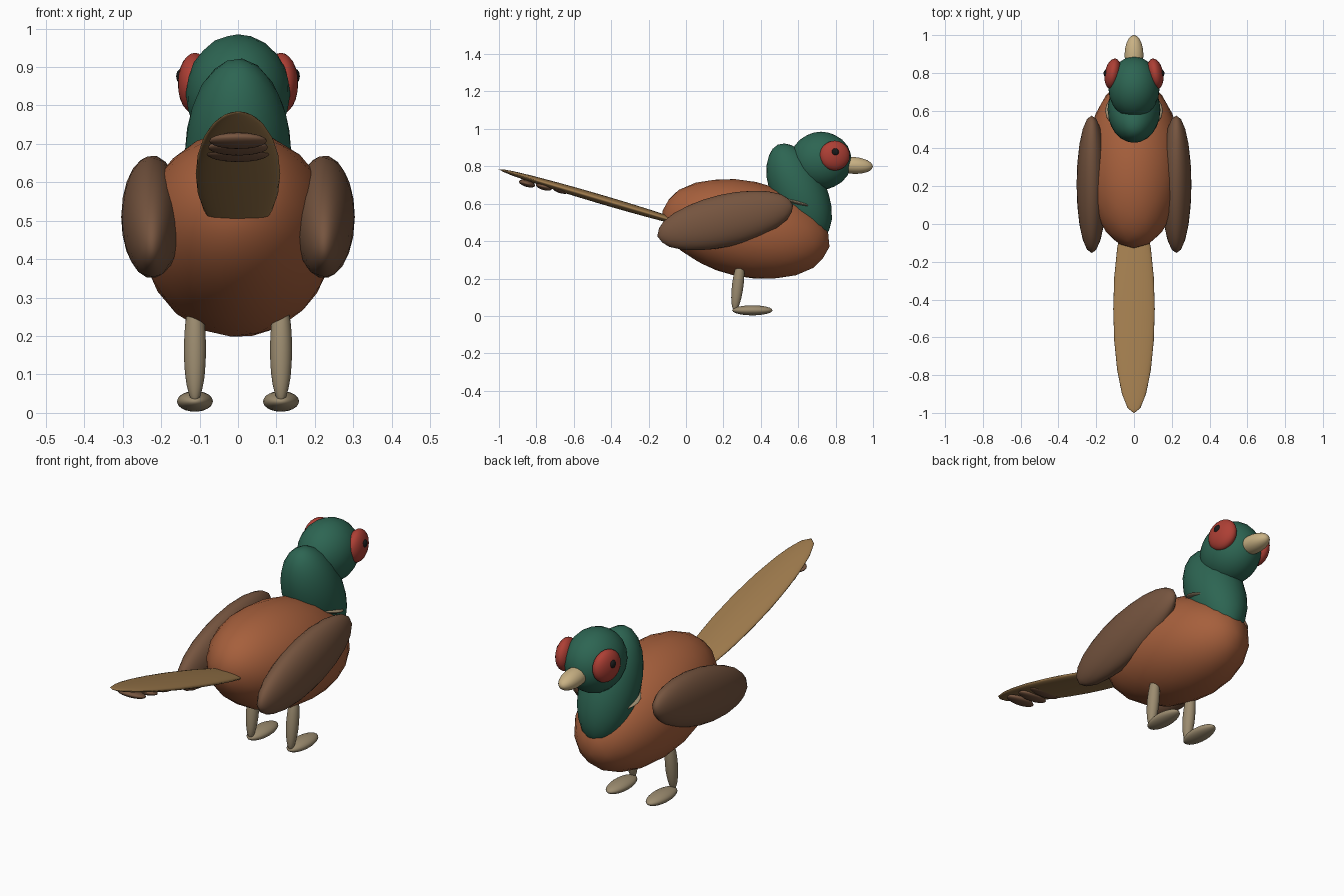
import bpy
from math import radians

cube = bpy.data.objects.get("Cube")
if cube:
    bpy.data.objects.remove(cube, do_unlink=True)


def material(name, rgb):
    m = bpy.data.materials.new(name)
    m.use_nodes = True
    m.diffuse_color = (*rgb, 1)
    bsdf = next(n for n in m.node_tree.nodes if n.type == "BSDF_PRINCIPLED")
    bsdf.inputs["Base Color"].default_value = (*rgb, 1)
    return m


RUST = material("rust feathers", (0.38, 0.115, 0.045))
GREEN = material("dark green feathers", (0.026, 0.13, 0.085))
RED = material("red face", (0.42, 0.05, 0.035))
BROWN = material("brown wing", (0.18, 0.09, 0.05))
TAN = material("tan tail", (0.35, 0.2, 0.075))
CREAM = material("cream beak", (0.58, 0.44, 0.23))
HORN = material("grey tan legs", (0.33, 0.26, 0.16))
BLACK = material("black pupil", (0.01, 0.01, 0.01))


def blob(name, mat, centre, radii, tilt=0, turn=0, roll=0):
    """Smooth faceted ellipsoid; tilt lifts its +y end, turn spins it about z."""
    bpy.ops.mesh.primitive_ico_sphere_add(
        subdivisions=3, radius=1, location=centre,
        rotation=(radians(tilt), radians(roll), radians(turn)))
    ob = bpy.context.object
    ob.name = name
    ob.scale = radii
    ob.data.materials.append(mat)
    bpy.ops.object.shade_smooth()
    return ob


def pair(name, mat, centre, radii, tilt=0, turn=0, roll=0):
    """Left and right copies, mirrored across x."""
    x, y, z = centre
    for side, s in (("left", 1), ("right", -1)):
        blob(f"{side}_{name}", mat, (s * x, y, z), radii, tilt, s * turn, s * roll)


# Trunk, neck and head
blob("body", RUST, (0, 0.32, 0.465), (0.252, 0.457, 0.257), tilt=-12)
blob("neck", GREEN, (0, 0.605, 0.66), (0.14, 0.147, 0.28), tilt=24)
blob("collar", HORN, (0, 0.6, 0.605), (0.153, 0.115, 0.018), tilt=-15)
blob("head", GREEN, (0, 0.722, 0.83), (0.136, 0.165, 0.155))
blob("beak", CREAM, (0, 0.895, 0.805), (0.05, 0.105, 0.045), tilt=-4)

# Face patches and pupils
pair("face_patch", RED, (0.112, 0.795, 0.857), (0.043, 0.082, 0.08), turn=10)
pair("pupil", BLACK, (0.145, 0.797, 0.876), (0.016, 0.021, 0.021))

# Wings
pair("wing", BROWN, (0.224, 0.21, 0.51), (0.08, 0.373, 0.14), tilt=13)

# Tail with bars under its tip
blob("tail", TAN, (0, -0.45, 0.622), (0.11, 0.575, 0.024), tilt=-16.4)
for i in range(4):
    blob(f"tail_bar_{i + 1}", BROWN, (0, -0.85 + 0.09 * i, 0.708 - 0.017 * i),
         (0.075 + 0.003 * i, 0.045, 0.018), tilt=-16)

# Legs and feet
pair("leg", HORN, (0.112, 0.277, 0.165), (0.029, 0.031, 0.14), tilt=-7)
pair("foot", HORN, (0.112, 0.355, 0.03), (0.047, 0.108, 0.027))
